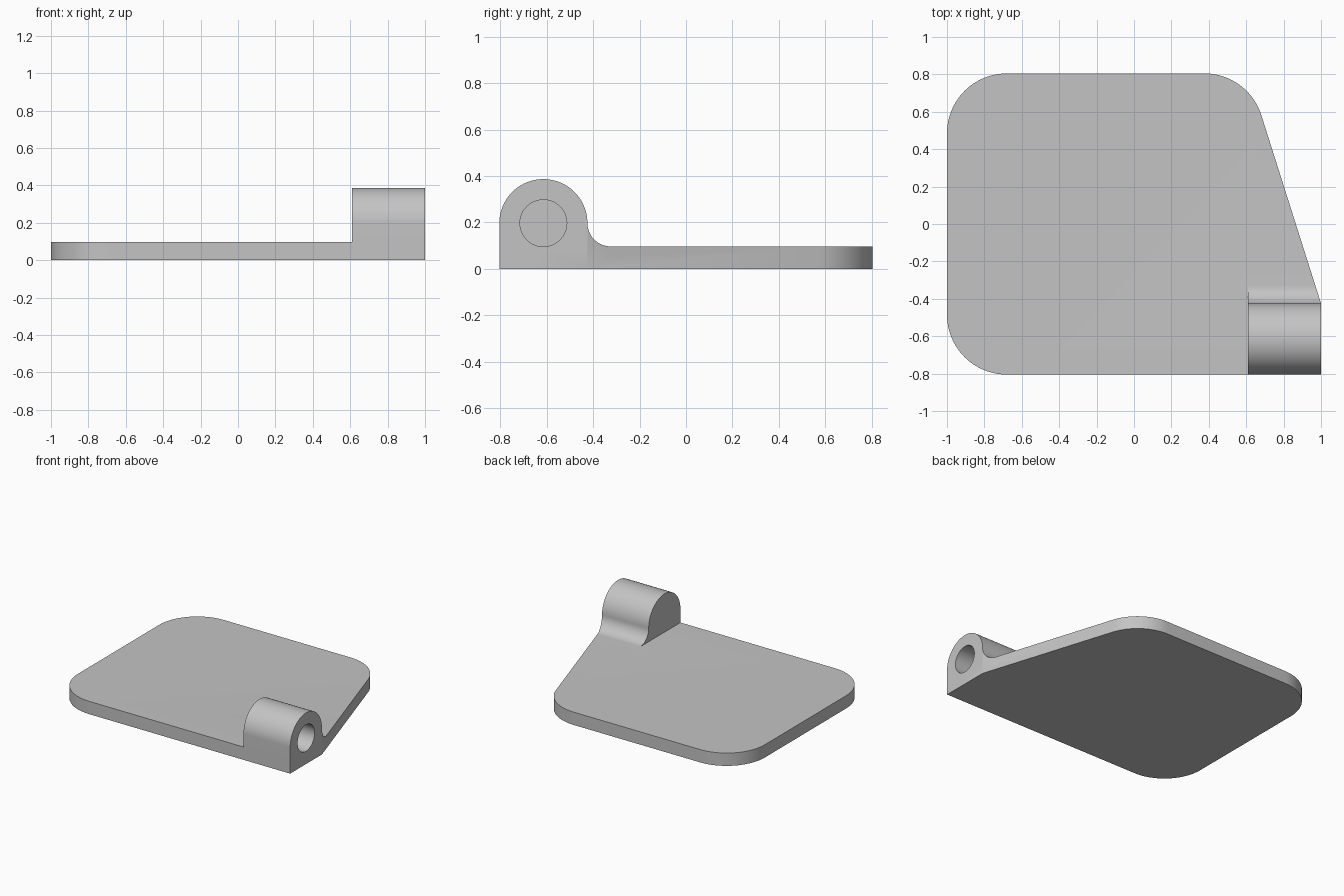
import bpy
import bmesh
import math
from mathutils import Vector

cube = bpy.data.objects.get("Cube")
if cube:
    bpy.data.objects.remove(cube, do_unlink=True)

HALF_Y = 0.805
THICK = 0.097
LUG_X = 0.61            # inner face of the lug
LUG_R = 0.19
AXIS_Y, AXIS_Z = -HALF_Y + LUG_R, 0.197
LUG_BACK = AXIS_Y + LUG_R
FILLET = 0.1
CORNER = 0.32
HOLE_R, HOLE_DEPTH = 0.101, 0.3

grey = bpy.data.materials.new("plain grey")
grey.use_nodes = True
colour = (0.55, 0.55, 0.55, 1)
grey.diffuse_color = colour
grey.node_tree.nodes["Principled BSDF"].inputs["Base Color"].default_value = colour


def arc(cx, cy, r, start, end, steps=24):
    """Points on an arc, angles in degrees."""
    angles = [math.radians(start + (end - start) * i / steps) for i in range(steps + 1)]
    return [(cx + r * math.cos(a), cy + r * math.sin(a)) for a in angles]


def rounded(corners):
    """Counter-clockwise outline whose (x, y, radius) corners are rounded."""
    points = []
    for i, (x, y, r) in enumerate(corners):
        p = Vector((x, y))
        if r == 0:
            points.append((x, y))
            continue
        a = (Vector(corners[i - 1][:2]) - p).normalized()
        b = (Vector(corners[(i + 1) % len(corners)][:2]) - p).normalized()
        half = a.angle(b) / 2
        c = p + (a + b).normalized() * (r / math.sin(half))
        start = math.degrees(math.atan2(-a.x, a.y))
        start = math.degrees(math.atan2(*reversed(p + a * r / math.tan(half) - c)))
        points += arc(c.x, c.y, r, start, start + 180 - math.degrees(2 * half))
    return points


def prism(name, points, low, high, along_x=False):
    """Extrude an outline along z, or a (y, z) profile along x."""
    bm = bmesh.new()
    place = (lambda p: (low, *p)) if along_x else (lambda p: (*p, low))
    face = bm.faces.new([bm.verts.new(place(p)) for p in points])
    moved = bmesh.ops.extrude_face_region(bm, geom=[face])["geom"]
    step = Vector((high - low, 0, 0) if along_x else (0, 0, high - low))
    bmesh.ops.translate(bm, vec=step, verts=[v for v in moved if isinstance(v, bmesh.types.BMVert)])
    bmesh.ops.recalc_face_normals(bm, faces=bm.faces)
    mesh = bpy.data.meshes.new(name)
    bm.to_mesh(mesh)
    bm.free()
    mesh.materials.append(grey)
    obj = bpy.data.objects.new(name, mesh)
    bpy.context.collection.objects.link(obj)
    return obj


def combine(target, other, operation):
    """Apply an exact boolean and drop the helper."""
    mod = target.modifiers.new("combine", "BOOLEAN")
    mod.object, mod.operation, mod.solver = other, operation, "EXACT"
    bpy.context.view_layer.objects.active = target
    bpy.ops.object.modifier_apply(modifier=mod.name)
    bpy.data.objects.remove(other, do_unlink=True)


# Plate outline with three rounded corners and a slanted right edge
outline = rounded([
    (-1, -HALF_Y, CORNER),
    (1, -HALF_Y, 0),
    (1, LUG_BACK, 0),
    (0.61, HALF_Y, CORNER),
    (-1, HALF_Y, CORNER),
])
plate = prism("hinge_plate", outline, 0, THICK)

# Lug: round-topped profile blending into the plate, trimmed to the outline
foot = LUG_BACK + FILLET
profile = [(-HALF_Y, 0), (foot, 0)]
profile += arc(foot, AXIS_Z, FILLET, 270, 180, 16)
profile += arc(AXIS_Y, AXIS_Z, LUG_R, 0, 180, 48)[1:]
lug = prism("pivot_lug", profile, LUG_X, 1, along_x=True)
combine(lug, prism("trim", outline, -0.5, 1), "INTERSECT")
combine(plate, lug, "UNION")

# Blind pivot hole in the outer face of the lug
hole = prism("pivot_hole", arc(AXIS_Y, AXIS_Z, HOLE_R, 0, 360, 48)[:-1],
             1 - HOLE_DEPTH, 1.1, along_x=True)
combine(plate, hole, "DIFFERENCE")

bpy.ops.object.select_all(action="DESELECT")
plate.select_set(True)
bpy.context.view_layer.objects.active = plate
bpy.ops.object.shade_smooth_by_angle(angle=math.radians(25))
